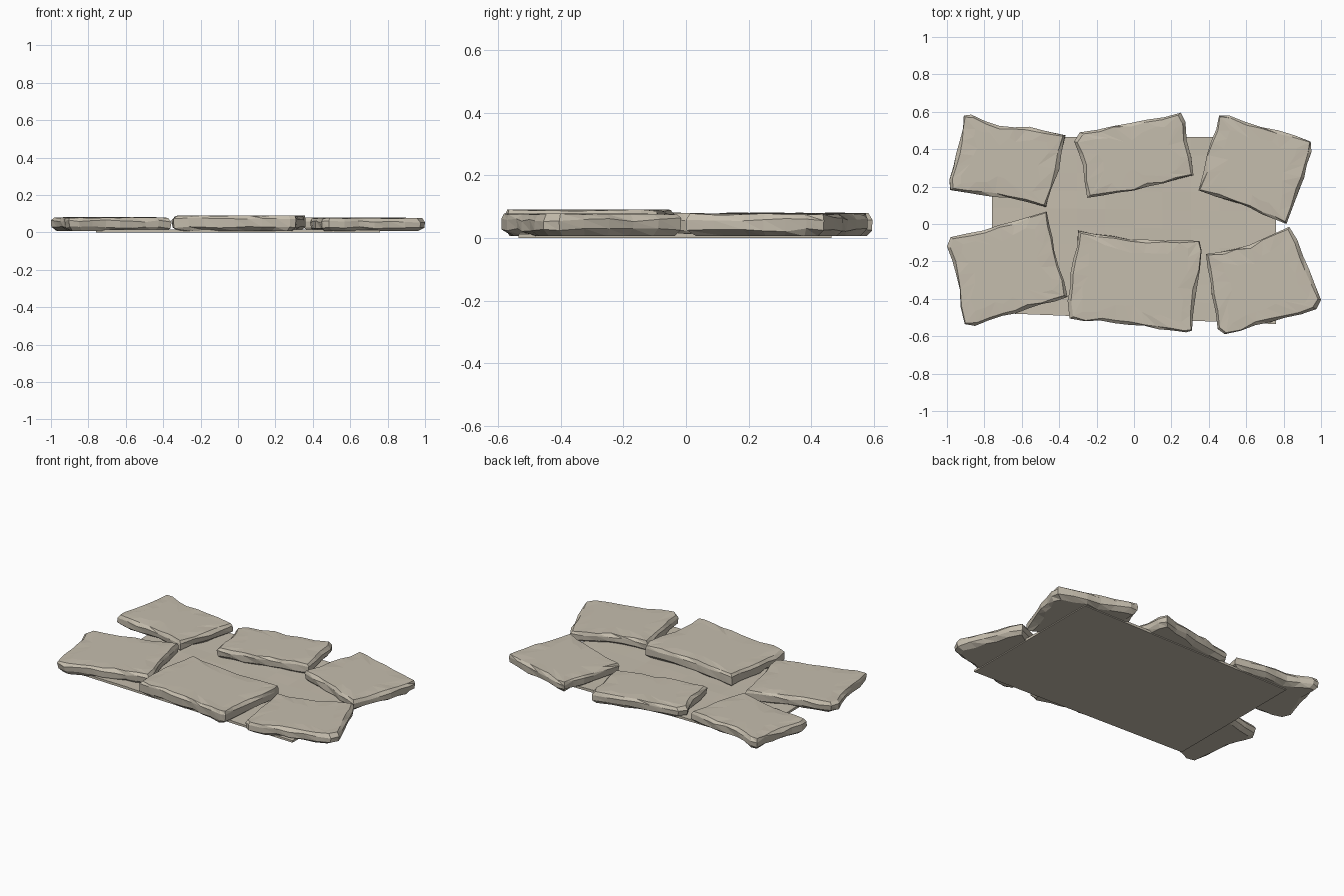
import bpy, bmesh, random
from mathutils import Vector, noise

random.seed(4)
if "Cube" in bpy.data.objects:
    bpy.data.objects.remove(bpy.data.objects["Cube"])

stone_mat = bpy.data.materials.new("warm grey stone")
stone_mat.use_nodes = True
COLOUR = (0.56, 0.51, 0.42, 1)
stone_mat.diffuse_color = COLOUR
stone_mat.node_tree.nodes["Principled BSDF"].inputs["Base Color"].default_value = COLOUR


def finish(bm, name):
    bmesh.ops.recalc_face_normals(bm, faces=bm.faces[:])
    mesh = bpy.data.meshes.new(name)
    bm.to_mesh(mesh)
    bm.free()
    mesh.materials.append(stone_mat)
    obj = bpy.data.objects.new(name, mesh)
    bpy.context.collection.objects.link(obj)


def rough_outline(corners, step=0.085):
    """Split long edges and knock the added points slightly in or out."""
    pts = []
    for a, b in zip(corners, corners[1:] + corners[:1]):
        a, b = Vector(a), Vector(b)
        side = (b - a).orthogonal().normalized()
        n = max(1, round((b - a).length / step))
        for i in range(n):
            push = random.uniform(-0.007, 0.007) if i else 0
            pts.append(a.lerp(b, i / n) + side * push)
    return pts


def stone(name, top, corners):
    """Chipped slab: undercut foot, upright wall, worn rim and level top."""
    pts = rough_outline(corners)
    centre = sum(pts, Vector((0, 0))) / len(pts)
    bm = bmesh.new()
    # inset, height and how much each varies
    levels = [(0.035, 0.006, 0.012, 0), (0.004, 0.026, 0.004, 0.006),
              (0, top - 0.02, 0.005, 0.006), (0.014, top - 0.003, 0.009, 0.003),
              (0.09, top - 0.001, 0.03, 0.001)]
    rings = []
    for inset, z, vary, vary_z in levels:
        ring = []
        for p in pts:
            amount = max(0, inset + random.uniform(-vary, vary))
            xy = p + (centre - p).normalized() * amount
            ring.append(bm.verts.new((*xy, z + random.uniform(-vary_z, vary_z))))
        rings.append(ring)
    n = len(pts)
    for low, high in zip(rings, rings[1:]):
        for i in range(n):
            j = (i + 1) % n
            bm.faces.new((low[i], low[j], high[j]))
            bm.faces.new((low[i], high[j], high[i]))
    bm.faces.new(rings[0][::-1])
    bm.faces.new(rings[-1])
    finish(bm, name)


# Back row of paving stones
stone("back_left_stone", 0.081, [
    (-0.91, 0.58), (-0.87, 0.585), (-0.72, 0.525), (-0.56, 0.52), (-0.365, 0.475),
    (-0.4, 0.29), (-0.47, 0.09), (-0.665, 0.14), (-0.985, 0.18), (-0.99, 0.235), (-0.93, 0.45)])
stone("back_middle_stone", 0.08, [
    (-0.29, 0.49), (-0.02, 0.54), (0.25, 0.595), (0.275, 0.545), (0.32, 0.26),
    (0.08, 0.2), (-0.25, 0.14), (-0.275, 0.315), (-0.32, 0.44)])
stone("back_right_stone", 0.079, [
    (0.455, 0.58), (0.51, 0.58), (0.945, 0.44), (0.95, 0.385), (0.885, 0.18),
    (0.815, 0), (0.62, 0.085), (0.345, 0.18), (0.39, 0.37)])

# Front row of paving stones
stone("front_left_stone", 0.081, [
    (-0.98, -0.07), (-0.72, -0.005), (-0.465, 0.07), (-0.425, -0.14), (-0.355, -0.39),
    (-0.56, -0.45), (-0.85, -0.545), (-0.905, -0.535), (-0.935, -0.35), (-1, -0.12)])
stone("front_middle_stone", 0.091, [
    (-0.3, -0.035), (-0.02, -0.08), (0.35, -0.09), (0.365, -0.14), (0.335, -0.35),
    (0.31, -0.57), (0.28, -0.58), (-0.02, -0.54), (-0.345, -0.505), (-0.355, -0.41), (-0.325, -0.19)])
stone("front_right_stone", 0.078, [
    (0.385, -0.16), (0.62, -0.11), (0.83, -0.015), (0.875, -0.085), (1, -0.405),
    (0.975, -0.455), (0.485, -0.59), (0.445, -0.565), (0.415, -0.38)])

# Thin mortar bed with a gently uneven top
bm = bmesh.new()
corners = [(-0.76, -0.475), (0.76, -0.535), (0.76, 0.465), (-0.76, 0.465)]
floor = bm.faces.new([bm.verts.new((x, y, 0)) for x, y in corners])
top = bmesh.ops.extrude_face_region(bm, geom=[floor], use_keep_orig=True)
top_face = [f for f in top["geom"] if isinstance(f, bmesh.types.BMFace)][0]
for v in top_face.verts:
    v.co.z = 0.014
bmesh.ops.subdivide_edges(bm, edges=top_face.edges[:], cuts=9, use_grid_fill=True)
for v in bm.verts:
    if v.co.z > 0.01:
        v.co.z += 0.006 * noise.noise(v.co * 5)
finish(bm, "mortar_bed")
